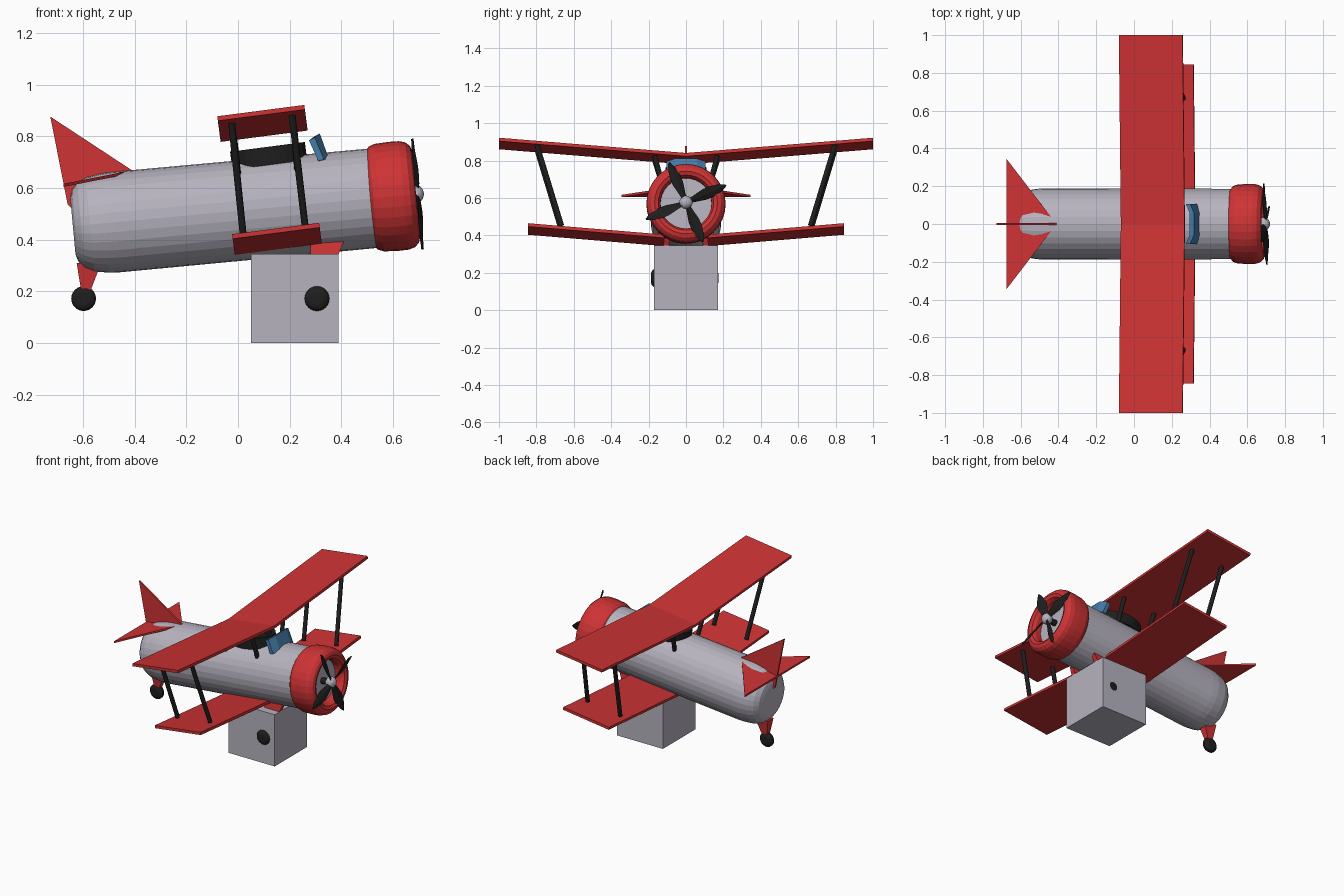
import bpy, bmesh, math
from mathutils import Vector, Matrix

if "Cube" in bpy.data.objects:
    bpy.data.objects.remove(bpy.data.objects["Cube"])

def mat(name, r, g, b):
    m = bpy.data.materials.new(name)
    m.diffuse_color = (r, g, b, 1)
    m.use_nodes = True
    m.node_tree.nodes["Principled BSDF"].inputs["Base Color"].default_value = m.diffuse_color
    return m

RED = mat("red paint", 0.62, 0.033, 0.035)
GREY = mat("light grey", 0.47, 0.45, 0.52)
BLACK = mat("black", 0.013, 0.013, 0.014)
BLUE = mat("blue glass", 0.06, 0.2, 0.4)

def loft(name, rings, material, closed=False):
    """Skin equal-sized rings of points, capped unless closed into a loop."""
    bm = bmesh.new()
    vs = [[bm.verts.new(p) for p in ring] for ring in rings]
    n = len(vs[0])
    pairs = list(zip(vs, vs[1:])) + ([(vs[-1], vs[0])] if closed else [])
    for a, b in pairs:
        for i in range(n):
            j = (i + 1) % n
            bm.faces.new((a[i], a[j], b[j], b[i]))
    if not closed:
        bm.faces.new(vs[0])
        bm.faces.new(vs[-1])
    bmesh.ops.recalc_face_normals(bm, faces=bm.faces)
    me = bpy.data.meshes.new(name)
    bm.to_mesh(me)
    bm.free()
    me.materials.append(material)
    ob = bpy.data.objects.new(name, me)
    bpy.context.collection.objects.link(ob)
    return ob

def prism(name, pts, offset, material):
    h = Vector(offset) / 2
    return loft(name, [[Vector(p) - h for p in pts], [Vector(p) + h for p in pts]], material)

def lathe(name, profile, origin, rot, material, n=32, closed=False, sy=1.0):
    """Turn (t, r) pairs about local x."""
    rings = []
    for t, r in profile:
        rings.append([Vector(origin) + rot @ Vector((t, sy * r * math.cos(a), r * math.sin(a)))
                      for a in (2 * math.pi * i / n for i in range(n))])
    return loft(name, rings, material, closed)

def rod(name, a, b, r, material):
    a, b = Vector(a), Vector(b)
    rot = (b - a).to_track_quat('X', 'Z').to_matrix()
    return lathe(name, [(0, r), ((b - a).length, r)], a, rot, material, 12)

TILT = Matrix.Rotation(math.radians(-5.3), 3, 'Y')
NOSE = (0.602, 0, 0.568)

# Fuselage with rounded tail end
lathe("fuselage", [(-1.247, 0.11), (-1.238, 0.14), (-1.215, 0.166), (-1.18, 0.183),
                   (-1.12, 0.193), (-1.08, 0.195), (0.02, 0.193)], NOSE, TILT, GREY, sy=0.965)

# Engine cowl ring, open at the front
lathe("engine_cowl", [(-0.09, 0.186), (-0.078, 0.2), (-0.055, 0.209), (0, 0.212), (0.04, 0.211),
                      (0.065, 0.204), (0.082, 0.188), (0.088, 0.168), (0.08, 0.148),
                      (0.06, 0.137), (-0.03, 0.135), (-0.085, 0.17)], NOSE, TILT, RED, closed=True)

# Propeller: hub and four twisted blades
PROP = Vector((0.695, 0, 0.577))
hub = [(0.033 * -math.cos(a), max(0.036 * math.sin(a), 0.002))
       for a in (math.pi * i / 10 for i in range(11))]
lathe("propeller_hub", hub, PROP - Vector((0.008, 0, 0)), TILT, GREY, 16)
rod("propeller_shaft", PROP - Vector((0.09, 0, 0.008)), PROP, 0.02, BLACK)
for k in range(4):
    spin = TILT @ Matrix.Rotation(math.radians(23 + 90 * k), 3, 'X')
    rings = []
    for s, w, twist in ((0.02, 0.014, 35), (0.06, 0.022, 30), (0.11, 0.032, 24),
                        (0.15, 0.031, 20), (0.19, 0.022, 16), (0.22, 0.011, 14), (0.233, 0.003, 12)):
        tw = Matrix.Rotation(math.radians(twist), 3, 'Z')
        rings.append([PROP + spin @ (tw @ Vector((x, y, 0)) + Vector((0, 0, s)))
                      for x, y in ((0, -w), (0.005, 0), (0, w), (-0.005, 0))])
    loft(f"propeller_blade_{k + 1}", rings, BLACK)

# Wings: pitched plates with dihedral
PITCH = Matrix.Rotation(math.radians(-7.4), 3, 'Y')

def wing(name, centre, ys, slope, chord=0.34, thick=0.018):
    c, t = chord / 2, thick / 2
    rings = [[Vector(centre) + Vector((0, y, 0)) + PITCH @ Vector((x, 0, z + slope * abs(y)))
              for x, z in ((-c, -t), (c, -t), (c, t), (-c, t))] for y in ys]
    return loft(name, rings, RED)

wing("upper_wing", (0.1, 0, 0.81), (-1, 0, 1), 0.082)
for side, tag in ((-1, "near"), (1, "far")):
    wing(f"lower_wing_{tag}", (0.156, 0, 0.364), (0.1 * side, 0.845 * side), 0.084)
    # Struts between wings and from body to upper wing
    for pos, top, bottom in (("front", (0.209, 0.885), (0.26, 0.452)),
                             ("rear", (-0.025, 0.858), (0.02, 0.42))):
        rod(f"outer_strut_{pos}_{tag}", (top[0], 0.797 * side, top[1]),
            (bottom[0], 0.665 * side, bottom[1]), 0.0135, BLACK)
        rod(f"inner_strut_{pos}_{tag}", (top[0] + 0.008, 0.168 * side, top[1] - 0.058),
            (top[0] + 0.024, 0.12 * side, 0.65), 0.0135, BLACK)
    # Landing gear legs
    prism(f"gear_leg_{tag}", [(0.28, 0.1 * side, 0.385), (0.41, 0.1 * side, 0.393),
                              (0.33, 0.125 * side, 0.2), (0.28, 0.125 * side, 0.2)],
          (0, 0.03, 0), RED)

# Cockpit rim: oval ring with a sunken floor
def oval(a, b, z):
    return [Vector((0.118, 0, 0.73)) + PITCH @ Vector((a * math.cos(u), b * math.sin(u), z))
            for u in (2 * math.pi * i / 28 for i in range(28))]

loft("cockpit_rim", [oval(0.146, 0.11, -0.04), oval(0.146, 0.11, 0.03),
                     oval(0.12, 0.085, 0.03), oval(0.12, 0.085, -0.01)], BLACK)

# Three-panel windshield leaning back
path = [(-0.105, 0.322), (-0.058, 0.342), (0.058, 0.342), (0.105, 0.322)]
rings = []
for y, x in path:
    h = 0.1 if abs(y) < 0.1 else 0.085
    rings.append([(x - 0.011, y, 0.705), (x + 0.011, y, 0.711),
                  (x - 0.025, y, 0.711 + h), (x - 0.047, y, 0.7 + h)])
loft("windshield", rings, BLUE)

# Tail fin and tailplane
prism("tail_fin", [(-0.727, 0, 0.877), (-0.409, 0, 0.668), (-0.5, 0, 0.62),
                   (-0.62, 0, 0.5), (-0.66, 0, 0.537)], (0, 0.012, 0), RED)
prism("tailplane", [(-0.41, 0, 0.663), (-0.675, 0.345, 0.611), (-0.675, -0.345, 0.611)],
      (0, 0, 0.012), RED)

# Wheels
tyre = [(-0.022, 0.026), (-0.017, 0.039), (-0.006, 0.048),
        (0.006, 0.048), (0.017, 0.039), (0.022, 0.026)]
AXLE = Matrix.Rotation(math.radians(90), 3, 'Z')
for name, pos in (("main_wheel_near", (0.306, -0.165, 0.172)),
                  ("main_wheel_far", (0.306, 0.151, 0.172)),
                  ("tail_wheel", (-0.598, 0, 0.172))):
    lathe(name, tyre, pos, AXLE, BLACK, 24)

# Tail wheel bracket, tapering downward
loft("tail_wheel_bracket", [[(x0, -w, z), (x1, -w, z), (x1, w, z), (x0, w, z)]
                            for x0, x1, w, z in ((-0.625, -0.53, 0.03, 0.31),
                                                 (-0.607, -0.572, 0.014, 0.2))], RED)

# Box under the body
prism("support_box", [(0.05, -0.17, 0.1725), (0.39, -0.17, 0.1725),
                      (0.39, 0.172, 0.1725), (0.05, 0.172, 0.1725)], (0, 0, 0.345), GREY)
